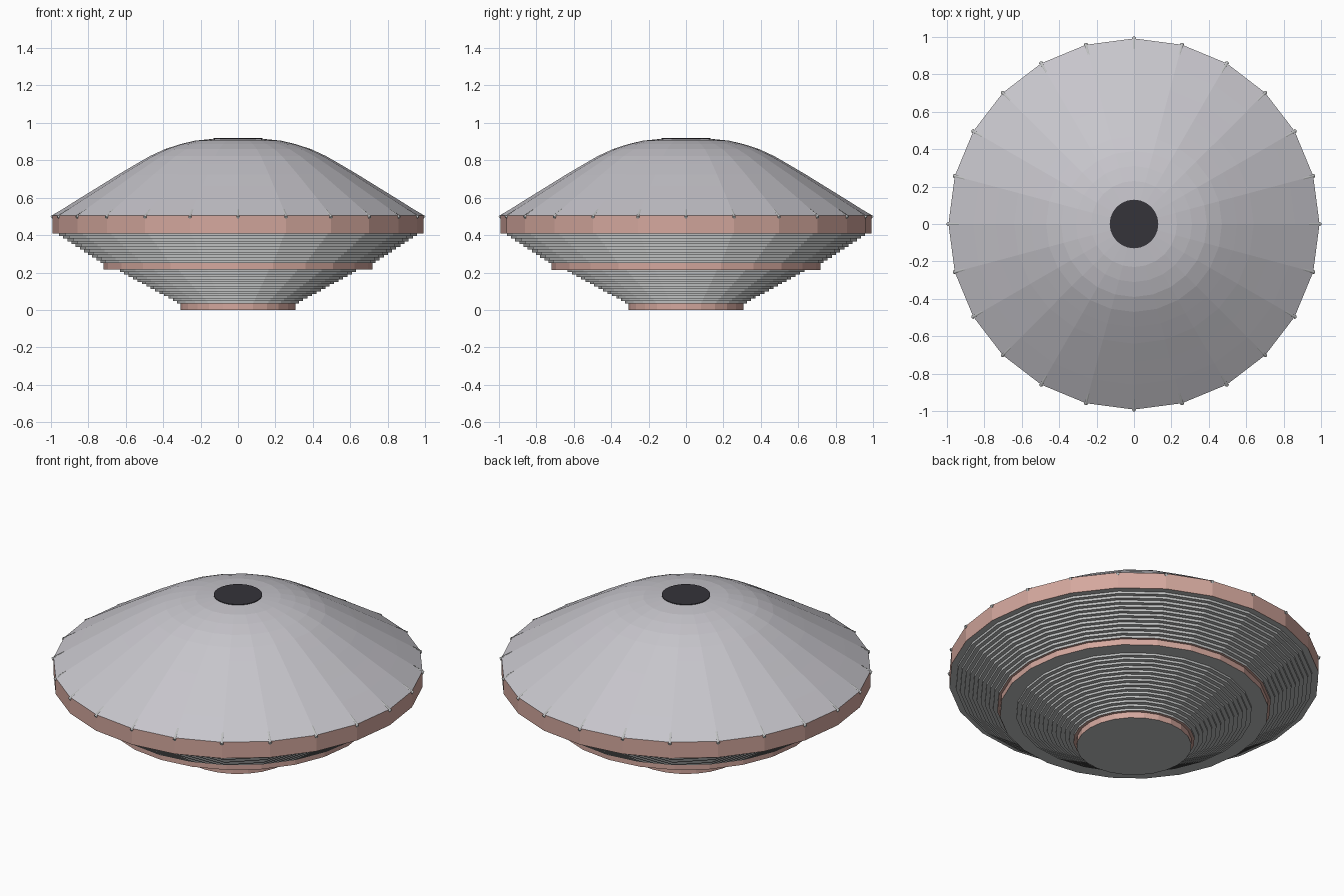
import bpy, math

if "Cube" in bpy.data.objects:
    bpy.data.objects.remove(bpy.data.objects["Cube"])

SIDES = 24


def material(name, rgb):
    m = bpy.data.materials.new(name)
    m.diffuse_color = (*rgb, 1)
    m.use_nodes = True
    m.node_tree.nodes["Principled BSDF"].inputs["Base Color"].default_value = m.diffuse_color
    return m


ROOF = material("pale_grey", (0.57, 0.56, 0.60))
HULL = material("hull_grey", (0.52, 0.53, 0.53))
BAND = material("dusty_pink", (0.66, 0.39, 0.34))
DARK = material("charcoal", (0.035, 0.033, 0.042))


def lathe(name, profile, mat):
    """Spin a bottom-to-top (radius, z) profile into flat facets; radius 0 closes to a point."""
    verts, rings, faces = [], [], []
    for r, z in profile:
        n = 1 if r == 0 else SIDES
        rings.append(range(len(verts), len(verts) + n))
        for i in range(n):
            a = 2 * math.pi * i / SIDES
            verts.append((r * math.cos(a), r * math.sin(a), z))
    for lo, hi in zip(rings, rings[1:]):
        for i in range(SIDES):
            j = (i + 1) % SIDES
            if len(lo) == 1:
                faces.append((lo[0], hi[j], hi[i]))
            elif len(hi) == 1:
                faces.append((lo[i], lo[j], hi[0]))
            else:
                faces.append((lo[i], lo[j], hi[j], hi[i]))
    mesh = bpy.data.meshes.new(name)
    mesh.from_pydata(verts, [], faces)
    mesh.materials.append(mat)
    obj = bpy.data.objects.new(name, mesh)
    bpy.context.collection.objects.link(obj)
    return obj


def steps(r0, r1, z0, z1, count):
    """Staircase profile widening upward."""
    pts = []
    for i in range(count):
        r = r0 + (r1 - r0) * i / (count - 1)
        pts += [(r, z0 + (z1 - z0) * i / count), (r, z0 + (z1 - z0) * (i + 1) / count)]
    return pts


# Domed roof
dome = [(0.992, 0.505), (0.86, 0.588), (0.74, 0.662), (0.64, 0.724), (0.55, 0.777),
        (0.47, 0.823), (0.39, 0.860), (0.31, 0.886), (0.23, 0.905), (0.13, 0.915)]
lathe("roof", dome + [(0, 0.915)], ROOF)
lathe("roof_cap", [(0.13, 0.912), (0.13, 0.919), (0, 0.919)], DARK)

# Coloured bands and the stepped hull between them
lathe("rim_band", [(0.94, 0.41), (0.992, 0.41), (0.992, 0.505)], BAND)
lathe("rim_underside", [(0.94, 0.409), (0.991, 0.409)], HULL)
lathe("upper_steps", steps(0.735, 0.957, 0.25, 0.41, 11), HULL)
lathe("middle_band", [(0.72, 0.215), (0.72, 0.25), (0.735, 0.25)], BAND)
lathe("middle_underside", [(0.62, 0.215), (0.72, 0.215)], HULL)
lathe("lower_steps", steps(0.325, 0.632, 0.035, 0.215, 14), HULL)
lathe("base_band", [(0.308, 0), (0.308, 0.035), (0.325, 0.035)], BAND)
lathe("base_bottom", [(0, 0), (0.308, 0)], HULL)

# Roof ribs under each ridge, their tips showing at the rim
curve = bpy.data.curves.new("roof_ribs", "CURVE")
curve.dimensions = "3D"
curve.bevel_depth = 0.009
curve.bevel_resolution = 1
curve.use_fill_caps = True
path = [(0.998, 0.495)] + [(r, z - 0.013) for r, z in dome[1:]]
for i in range(SIDES):
    a = 2 * math.pi * i / SIDES
    spline = curve.splines.new("POLY")
    spline.points.add(len(path) - 1)
    for p, (r, z) in zip(spline.points, path):
        p.co = (r * math.cos(a), r * math.sin(a), z, 1)
curve.materials.append(HULL)
bpy.context.collection.objects.link(bpy.data.objects.new("roof_ribs", curve))
